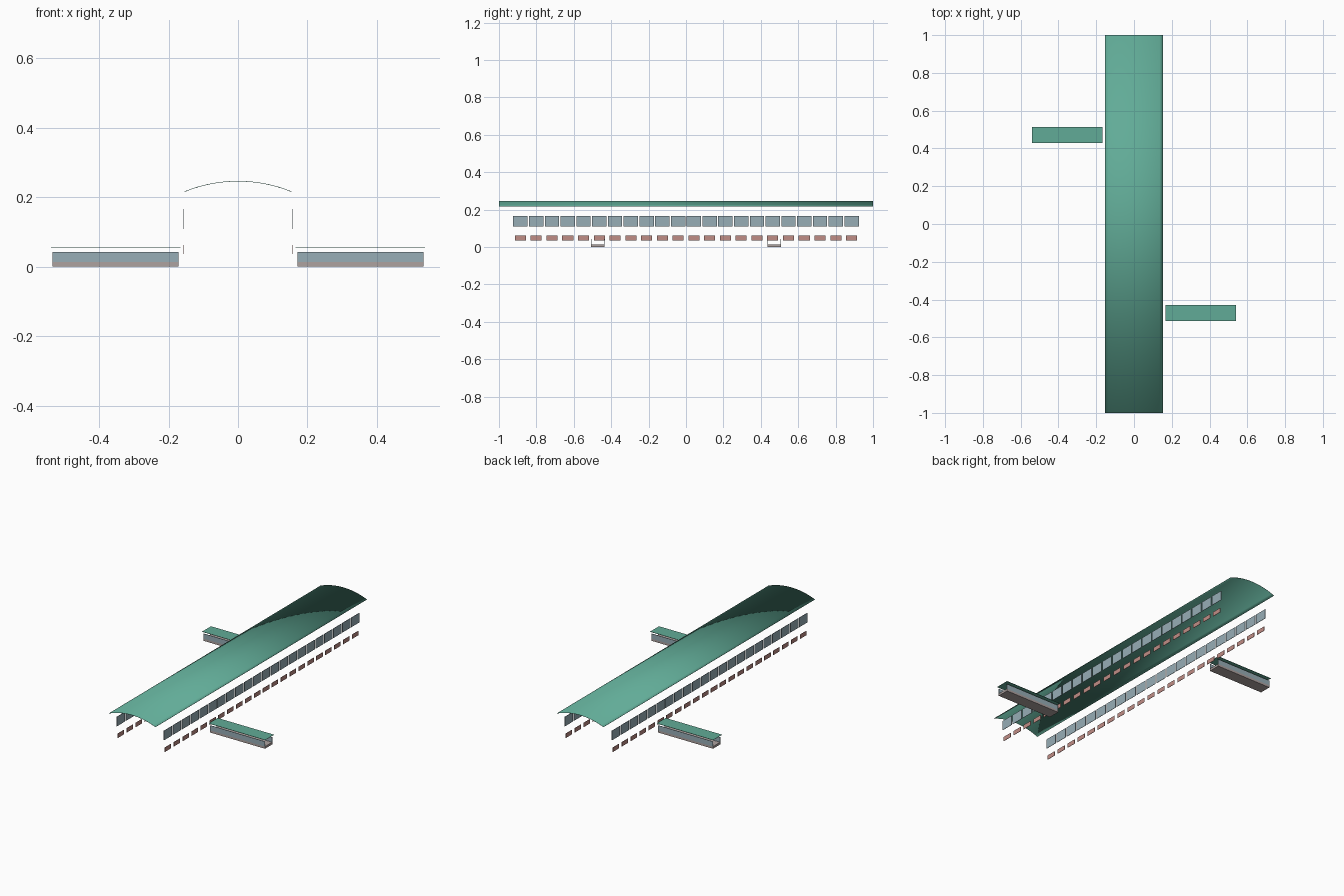
import bpy, bmesh, math

if "Cube" in bpy.data.objects:
    bpy.data.objects.remove(bpy.data.objects["Cube"])


def material(name, rgb):
    m = bpy.data.materials.new(name)
    m.diffuse_color = (*rgb, 1)
    m.use_nodes = True
    m.node_tree.nodes["Principled BSDF"].inputs["Base Color"].default_value = m.diffuse_color
    return m


ROOF = material("roof green", (0.12, 0.41, 0.31))
GLASS = material("window blue grey", (0.31, 0.42, 0.47))
BRICK = material("brick pink", (0.53, 0.27, 0.24))
BASE = material("base grey", (0.42, 0.36, 0.35))


def finish(name, bm, mat):
    mesh = bpy.data.meshes.new(name)
    bm.to_mesh(mesh)
    bm.free()
    mesh.materials.append(mat)
    ob = bpy.data.objects.new(name, mesh)
    bpy.context.collection.objects.link(ob)
    return ob


def add_box(bm, x0, x1, y0, y1, z0, z1):
    vs = bmesh.ops.create_cube(bm, size=1)["verts"]
    for v in vs:
        v.co.x = x1 if v.co.x > 0 else x0
        v.co.y = y1 if v.co.y > 0 else y0
        v.co.z = z1 if v.co.z > 0 else z0


def box(name, mat, *dims):
    bm = bmesh.new()
    add_box(bm, *dims)
    return finish(name, bm, mat)


# Long curved roof: a shallow circular arc swept along y
HALF, EDGE, TOP, SEG = 0.154, 0.217, 0.247, 16
rise = TOP - EDGE
radius = (HALF ** 2 + rise ** 2) / (2 * rise)
span = math.asin(HALF / radius)
bm = bmesh.new()
rows = []
for i in range(SEG + 1):
    a = span * (2 * i / SEG - 1)
    x, z = radius * math.sin(a), TOP - radius + radius * math.cos(a)
    rows.append([bm.verts.new((x, y, z)) for y in (-1, 1)])
for (a, b), (c, d) in zip(rows, rows[1:]):
    bm.faces.new((a, c, d, b))
roof = finish("curved_roof", bm, ROOF)
solid = roof.modifiers.new("thickness", "SOLIDIFY")
solid.thickness = 0.0015
bpy.context.view_layer.objects.active = roof
roof.select_set(True)
bpy.ops.object.shade_smooth_by_angle(angle=math.radians(30))
roof.select_set(False)


# Rows of thin panels along both long sides
def panel_row(name, mat, width, z0, z1, count=22, pitch=0.0843):
    for side, label in ((-1, "left"), (1, "right")):
        bm = bmesh.new()
        for i in range(count):
            y = (i - (count - 1) / 2) * pitch
            x = side * 0.156
            add_box(bm, x - 0.001, x + 0.001, y - width / 2, y + width / 2, z0, z1)
        finish(label + "_" + name, bm, mat)


panel_row("window_row", GLASS, 0.077, 0.109, 0.166)
panel_row("brick_panel_row", BRICK, 0.059, 0.036, 0.062)

# Two side passages: base slab, two glass walls and a flat roof
for side, label in ((-1, "left"), (1, "right")):
    yc = -side * 0.472

    def xs(a, b):
        return sorted((side * a, side * b))

    box(label + "_passage_base", BASE, *xs(0.171, 0.534), yc - 0.035, yc + 0.035, 0, 0.013)
    for w, part in ((-1, "front"), (1, "back")):
        y = yc + w * 0.034
        box(f"{label}_passage_{part}_glass", GLASS, *xs(0.171, 0.534),
            y - 0.001, y + 0.001, 0.013, 0.043)
    box(label + "_passage_roof", ROOF, *xs(0.166, 0.539), yc - 0.042, yc + 0.042, 0.055, 0.0565)
